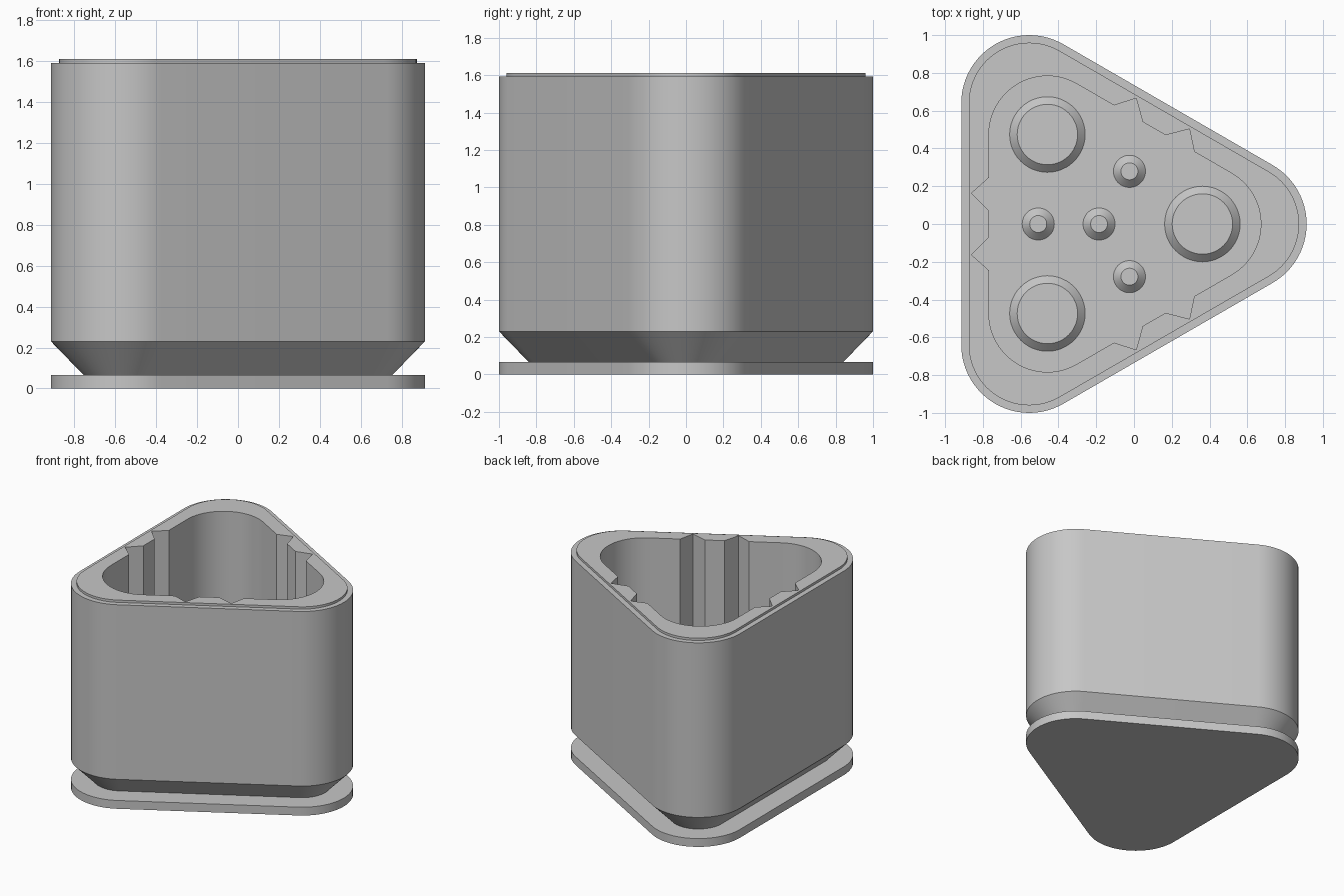
import bpy, bmesh
from math import sin, cos, radians
from mathutils import Vector

if "Cube" in bpy.data.objects:
    bpy.data.objects.remove(bpy.data.objects["Cube"])

CENTRE_X = -0.185
FLOOR_Z = 0.25

grey = bpy.data.materials.new("plain grey")
grey.use_nodes = True
colour = (0.57, 0.57, 0.57, 1)
grey.diffuse_color = colour
grey.node_tree.nodes["Principled BSDF"].inputs["Base Color"].default_value = colour


def polar(radius, degrees):
    a = radians(degrees)
    return Vector((radius * cos(a), radius * sin(a)))


def outline(corner_dist, radius, notches=(), steps=24):
    """Rounded triangle; notches are (along, outward) points on each side."""
    pts = []
    for k in range(3):
        turn = 120 * k
        for i in range(steps + 1):
            pts.append(polar(corner_dist, turn) + polar(radius, turn - 60 + 120 * i / steps))
        for along, out in notches:
            pts.append(polar(out, turn + 60) + polar(along, turn + 150))
    return [(p.x + CENTRE_X, p.y) for p in pts]


def finish(obj):
    obj.data.materials.append(grey)
    bpy.ops.object.select_all(action='DESELECT')
    obj.select_set(True)
    bpy.context.view_layer.objects.active = obj
    bpy.ops.object.shade_smooth_by_angle(angle=radians(30))


def add_mesh(name, bm):
    bmesh.ops.recalc_face_normals(bm, faces=bm.faces)
    mesh = bpy.data.meshes.new(name)
    bm.to_mesh(mesh)
    bm.free()
    obj = bpy.data.objects.new(name, mesh)
    bpy.context.collection.objects.link(obj)
    finish(obj)


def ring(bm, pts, z):
    return [bm.verts.new((x, y, z)) for x, y in pts]


def skin(bm, a, b):
    for i in range(len(a)):
        j = (i + 1) % len(a)
        bm.faces.new((a[i], a[j], b[j], b[i]))


# Holder: base plate, undercut neck, body, stepped rim (inset, height)
bm = bmesh.new()
levels = [(0, 0), (0, 0.065), (0.16, 0.065), (0, 0.23), (0, 1.592), (0.04, 1.592), (0.04, 1.61)]
rings = [ring(bm, outline(0.739, 0.36 - inset), z) for inset, z in levels]
for lower, upper in zip(rings, rings[1:]):
    skin(bm, lower, upper)
bm.faces.new(rings[0])

# Cavity with a pair of V grooves in each wall
WALL, TIP = 0.5835, 0.675
half = [(0.245, WALL), (0.163, TIP), (0.07, WALL)]
notches = [(-t, d) for t, d in half] + half[::-1]
cavity = outline(0.547, 0.31, notches)
mouth = ring(bm, cavity, 1.61)
floor = ring(bm, cavity, FLOOR_Z)
skin(bm, mouth, floor)
bm.faces.new(floor)

# Flat rim top between the outer edge and the cavity mouth
edges = []
for loop in (rings[-1], mouth):
    edges += [bm.edges.get((loop[i - 1], loop[i])) for i in range(len(loop))]
bmesh.ops.triangle_fill(bm, use_beauty=True, edges=edges, normal=(0, 0, 1))
add_mesh("holder_body", bm)


# Tapered bosses on the cavity floor
def boss(name, pos, radius):
    bpy.ops.mesh.primitive_cone_add(
        vertices=48, radius1=radius, radius2=radius - 0.04, depth=0.04,
        location=(pos.x + CENTRE_X, pos.y, FLOOR_Z + 0.02))
    obj = bpy.context.object
    obj.name = name
    finish(obj)


boss("centre_boss", Vector((0, 0)), 0.085)
for k in range(3):
    boss(f"large_boss_{k + 1}", polar(0.547, 120 * k), 0.2)
    boss(f"small_boss_{k + 1}", polar(0.322, 60 + 120 * k), 0.085)
